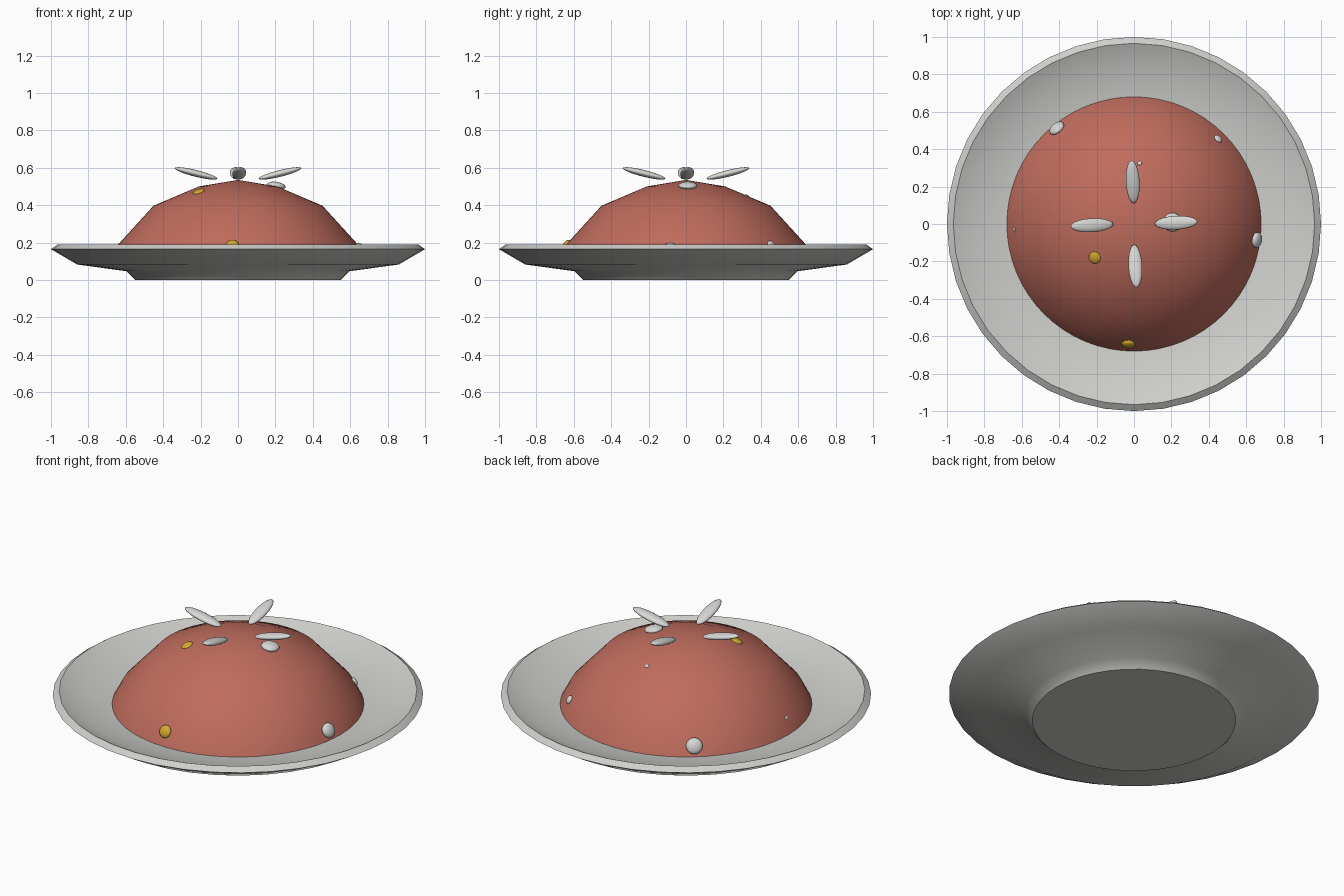
import bpy, bmesh, math
from mathutils import Vector, Matrix

cube = bpy.data.objects.get("Cube")
if cube:
    bpy.data.objects.remove(cube, do_unlink=True)


def material(name, color):
    m = bpy.data.materials.new(name)
    m.use_nodes = True
    m.diffuse_color = (*color, 1)
    m.node_tree.nodes["Principled BSDF"].inputs["Base Color"].default_value = (*color, 1)
    return m


def finish(bm, name, mat, angle):
    bmesh.ops.recalc_face_normals(bm, faces=bm.faces)
    mesh = bpy.data.meshes.new(name)
    bm.to_mesh(mesh)
    bm.free()
    mesh.materials.append(mat)
    ob = bpy.data.objects.new(name, mesh)
    bpy.context.collection.objects.link(ob)
    bpy.ops.object.select_all(action='DESELECT')
    ob.select_set(True)
    bpy.context.view_layer.objects.active = ob
    bpy.ops.object.shade_smooth_by_angle(angle=math.radians(angle))
    return ob


def lathe(name, profile, segments, mat, angle):
    """Revolve (radius, height) points around z."""
    bm = bmesh.new()
    verts = [bm.verts.new((r, 0, z)) for r, z in profile]
    edges = [bm.edges.new(pair) for pair in zip(verts, verts[1:])]
    bmesh.ops.spin(bm, geom=verts + edges, cent=(0, 0, 0), axis=(0, 0, 1),
                   angle=math.tau, steps=segments, use_duplicate=False)
    bmesh.ops.remove_doubles(bm, verts=bm.verts, dist=0.0005)
    return finish(bm, name, mat, angle)


def ellipsoid(name, center, radii, rotation, mat):
    bm = bmesh.new()
    bmesh.ops.create_uvsphere(bm, u_segments=20, v_segments=12, radius=1)
    bm.transform(Matrix.Translation(center) @ rotation @ Matrix.Diagonal((*radii, 1)))
    return finish(bm, name, mat, 60)


ceramic = material("plate grey", (0.62, 0.62, 0.60))
red = material("dome red", (0.52, 0.15, 0.11))
pale = material("petal white", (0.68, 0.68, 0.67))
gold = material("golden", (0.66, 0.40, 0.03))

# Dish with a raised rim
lathe("plate", [(0, 0), (0.55, 0), (0.597, 0.047), (0.86, 0.083), (1, 0.165),
                (0.966, 0.189), (0.84, 0.13), (0.6, 0.1), (0, 0.1)], 40, ceramic, 40)

# Domed pudding
DOME = [(0, 0.535), (0.21, 0.5), (0.452, 0.397), (0.636, 0.195), (0.68, 0.11), (0.66, 0.07)]
lathe("dome", DOME, 64, red, 50)

# Four upswept petals around the top
for i, side in enumerate(("left", "back", "right", "front")):
    a = i * math.pi / 2
    turn = Matrix.Rotation(a + math.radians(3), 4, 'Z') @ Matrix.Rotation(math.radians(-14), 4, 'Y')
    center = Vector((0.225 * math.cos(a + 0.03), 0.225 * math.sin(a + 0.03), 0.57))
    ellipsoid(side + "_petal", center, (0.118, 0.037, 0.018), turn, pale)


def dome_point(x, y):
    """Surface point and normal of the dome at x, y."""
    r = math.hypot(x, y)
    for (r0, z0), (r1, z1) in zip(DOME, DOME[1:]):
        if r <= r1:
            z = z0 + (z1 - z0) * (r - r0) / (r1 - r0)
            n = Vector((x / r * (z0 - z1), y / r * (z0 - z1), r1 - r0))
            return Vector((x, y, z)), n.normalized()


# Flattened fruit and nut pieces set in the dome: x, y, radius, thickness, lift
PIECES = [
    ("gold_upper", -0.21, -0.18, 0.033, 0.012, 0, gold),
    ("gold_lower", -0.03, -0.642, 0.036, 0.018, 0, gold),
    ("nut_left", 0.65, -0.085, 0.042, 0.022, 0.008, pale),
    ("nut_back", -0.41, 0.508, 0.045, 0.022, 0.006, pale),
    ("nut_top", 0.205, 0.01, 0.05, 0.02, 0.004, pale),
    ("nut_back_left", 0.45, 0.455, 0.025, 0.014, 0, pale),
    ("speck_back", 0.03, 0.325, 0.012, 0.006, 0, pale),
    ("speck_right", -0.64, -0.03, 0.012, 0.005, 0, pale),
]
for name, x, y, radius, thick, lift, mat in PIECES:
    p, n = dome_point(x, y)
    turn = n.to_track_quat('Z', 'Y').to_matrix().to_4x4()
    ellipsoid(name, p + n * lift, (radius, radius, thick), turn, mat)
